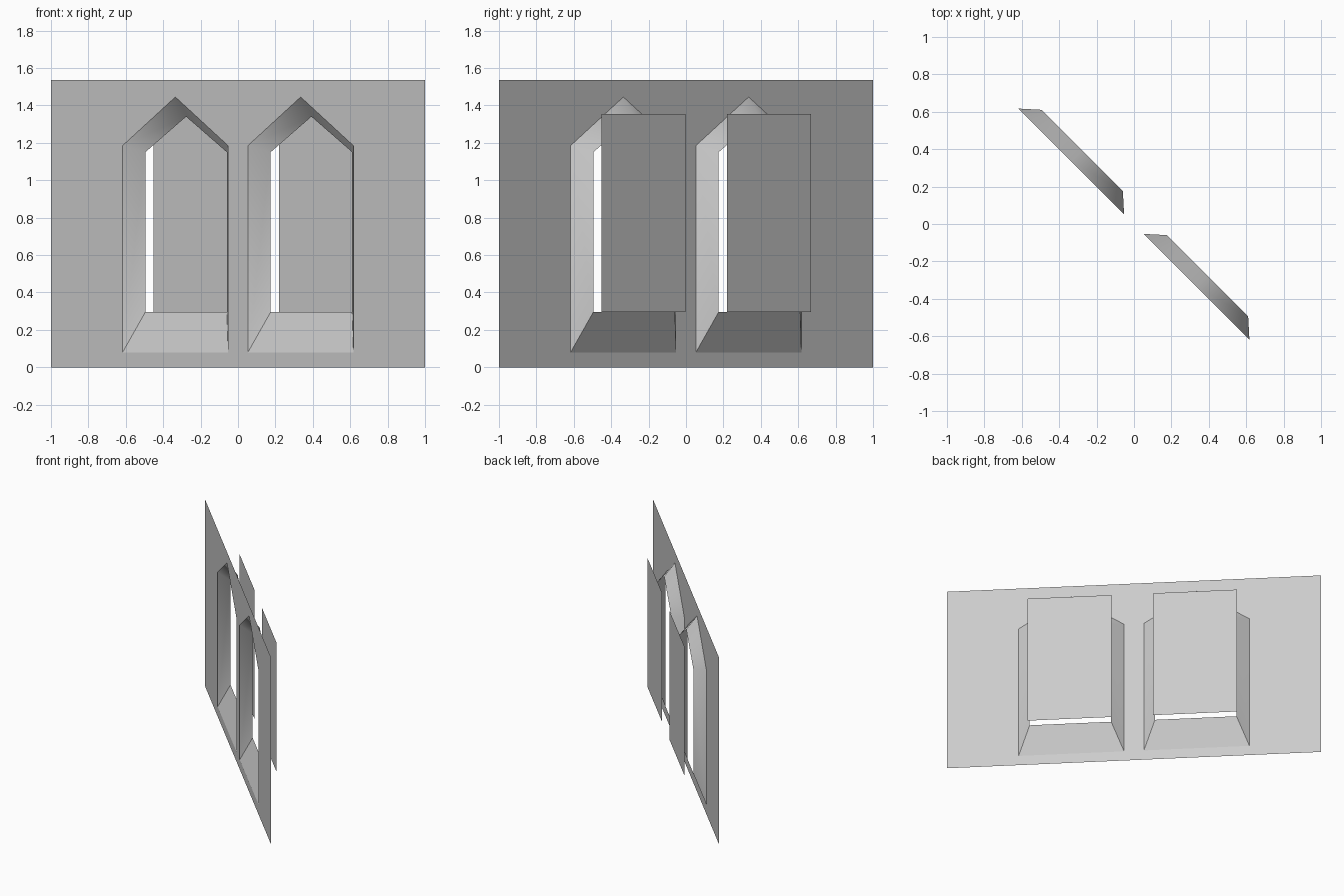
import bpy, bmesh
from mathutils import Vector

cube = bpy.data.objects.get("Cube")
if cube:
    bpy.data.objects.remove(cube, do_unlink=True)

grey = bpy.data.materials.new("plain grey")
grey.use_nodes = True
colour = (0.6, 0.6, 0.6, 1)
grey.diffuse_color = colour
grey.node_tree.nodes["Principled BSDF"].inputs["Base Color"].default_value = colour

HEIGHT = 1.535
CENTRES = {"right": -0.335, "left": 0.335}
FRONT = Vector((-1, -1, 0)).normalized()


def place(u, z, depth=0):
    """Position along the diagonal wall, height, and distance behind it."""
    return Vector((u + depth, -u + depth, z))


def arch(centre, half, sill, eave, peak, depth=0):
    """Pointed window outline, from one foot over the peak to the other."""
    outline = [(-half, sill), (-half, eave), (0, peak), (half, eave), (half, sill)]
    return [place(centre + u, z, depth) for u, z in outline]


def finish(name, bm, smooth=False):
    for f in bm.faces:
        f.smooth = smooth
    mesh = bpy.data.meshes.new(name)
    bm.to_mesh(mesh)
    bm.free()
    mesh.materials.append(grey)
    obj = bpy.data.objects.new(name, mesh)
    bpy.context.collection.objects.link(obj)
    return obj


def strip(name, outer, inner, smooth=False):
    """Band of quads joining two open outlines, facing the front."""
    bm = bmesh.new()
    a = [bm.verts.new(p) for p in outer]
    b = [bm.verts.new(p) for p in inner]
    for i in range(len(a) - 1):
        f = bm.faces.new((a[i], a[i + 1], b[i + 1], b[i]))
        f.normal_update()
        if f.normal.dot(FRONT) < 0:
            f.normal_flip()
    return finish(name, bm, smooth)


# Wall sheet with two pointed openings
bm = bmesh.new()
loops = [[place(-1, 0), place(1, 0), place(1, HEIGHT), place(-1, HEIGHT)]]
loops += [arch(c, 0.282, 0.08, 1.185, 1.445) for c in CENTRES.values()]
for loop in loops:
    verts = [bm.verts.new(p) for p in loop]
    for i, v in enumerate(verts):
        bm.edges.new((v, verts[i - 1]))
bmesh.ops.triangle_fill(bm, use_beauty=True, use_dissolve=False,
                        edges=bm.edges[:], normal=FRONT)
for f in bm.faces:
    f.normal_update()
    if f.normal.dot(FRONT) < 0:
        f.normal_flip()
finish("wall", bm)

for side, c in CENTRES.items():
    outer = arch(c, 0.282, 0.08, 1.185, 1.445)
    inner = arch(c, 0.218, 0.295, 1.15, 1.34, 0.0575)
    # Splayed jambs and pointed head, then the sloping sill
    strip(side + "_window_reveal", outer, inner, smooth=True)
    strip(side + "_window_sill", [outer[0], outer[-1]], [inner[0], inner[-1]])
    # Flat pane standing behind the opening
    strip(side + "_window_pane",
          [place(c - 0.225, 0.295, 0.108), place(c + 0.225, 0.295, 0.108)],
          [place(c - 0.225, 1.355, 0.108), place(c + 0.225, 1.355, 0.108)])
